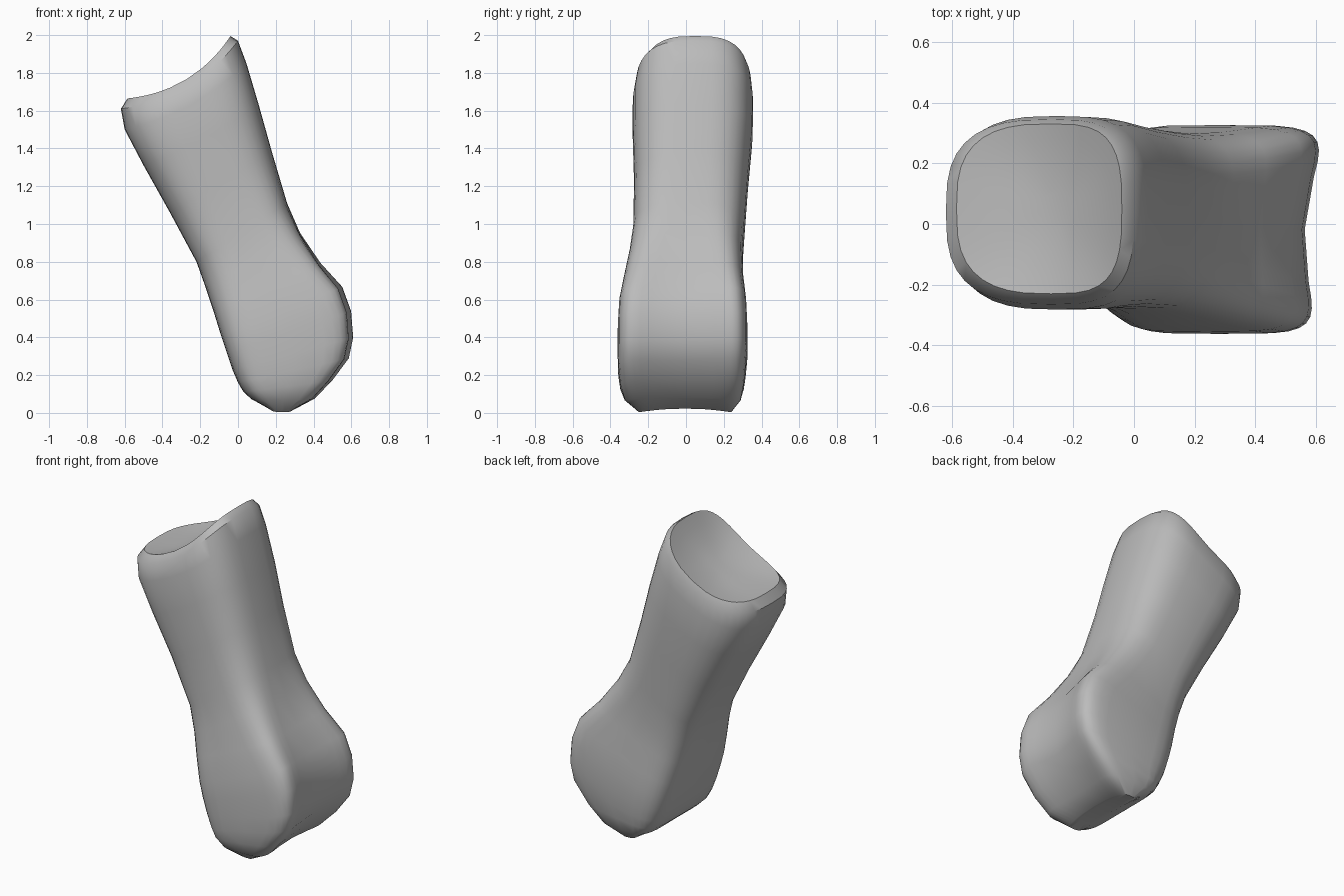
import bpy, bmesh, math
from mathutils import Vector

cube = bpy.data.objects.get("Cube")
if cube:
    bpy.data.objects.remove(cube, do_unlink=True)

SIDES = 36

# Cross-sections from the upper joint to the lower knuckle:
# left x, left z, right x, right z, front y, back y, squareness, dip, groove
SECTIONS = [
    (-.585, 1.665, -.04, 1.995, -.23, .33, 3.0, .075, 0),
    (-.62, 1.61, .00, 1.97, -.265, .345, 3.0, .075, 0),
    (-.60, 1.50, .045, 1.85, -.282, .356, 3.0, .05, 0),
    (-.50, 1.31, .11, 1.63, -.282, .352, 3.0, .02, 0),
    (-.36, 1.06, .18, 1.38, -.275, .33, 3.0, 0, 0),
    (-.22, .80, .26, 1.11, -.28, .31, 3.2, 0, 0),
    (-.17, .66, .34, .96, -.30, .30, 3.6, 0, .02),
    (-.13, .54, .45, .80, -.33, .305, 4.2, 0, .04),
    (-.09, .41, .56, .67, -.355, .32, 4.8, 0, .06),
    (-.06, .32, .605, .54, -.362, .326, 5.0, 0, .06),
    (-.03, .23, .615, .40, -.362, .326, 5.0, 0, .06),
    (.00, .16, .59, .29, -.36, .318, 5.0, 0, .06),
    (.03, .11, .50, .17, -.35, .308, 5.0, 0, .05),
    (.07, .065, .41, .07, -.325, .29, 4.5, -.01, .03),
    (.17, .006, .29, .003, -.25, .24, 4.0, -.02, 0),
]


def power(value, exponent):
    return math.copysign(abs(value) ** exponent, value)


def section_point(section, u, v):
    """Place a point of the unit section, u across the bone and v front to back."""
    ax, az, bx, bz, front, back, _, dip, groove = section
    left, right = Vector((ax, 0, az)), Vector((bx, 0, bz))
    across = (right - left).normalized()
    along = Vector((-across.z, 0, across.x))
    point = (left + right) / 2 + (right - left) * u / 2
    point.y = (front + back) / 2 + (back - front) / 2 * v
    # Saddle across the joint, or hollow between the two knuckles
    if dip > 0:
        point -= along * dip * (1 - u * u)
    else:
        point -= along * dip * (1 - v * v)
    if u > 0:
        point += across * groove * (1.6 * v * v - .9 + .3 * v) * u * u
    return point


def ring(bm, section, scale=1.0, sink=0.0):
    verts = []
    for i in range(SIDES):
        t = 2 * math.pi * i / SIDES
        u = scale * power(math.cos(t), 2 / section[6])
        v = scale * power(math.sin(t), 2 / section[6])
        p = section_point(section, u, v)
        verts.append(bm.verts.new(p - Vector((-.5, 0, .86)) * sink))
    return verts


def bridge(bm, a, b):
    for i in range(SIDES):
        j = (i + 1) % SIDES
        bm.faces.new((a[i], a[j], b[j], b[i]))


bm = bmesh.new()

# Dished joint surface, then the shaft and knuckle
rings = [ring(bm, SECTIONS[0], s, .025 * (1 - s * s)) for s in (.2, .5, .8)]
rings += [ring(bm, s) for s in SECTIONS]
# Closed underside
rings += [ring(bm, SECTIONS[-1], s) for s in (.7, .35)]
for a, b in zip(rings, rings[1:]):
    bridge(bm, a, b)
bm.faces.new(rings[0])
bm.faces.new(rings[-1])
bmesh.ops.recalc_face_normals(bm, faces=bm.faces)

mesh = bpy.data.meshes.new("finger_bone")
bm.to_mesh(mesh)
bm.free()
bone = bpy.data.objects.new("finger_bone", mesh)
bpy.context.collection.objects.link(bone)

# Plain grey
grey = bpy.data.materials.new("bone_grey")
grey.use_nodes = True
colour = (.5, .5, .5, 1)
grey.diffuse_color = colour
grey.node_tree.nodes["Principled BSDF"].inputs["Base Color"].default_value = colour
mesh.materials.append(grey)

bpy.context.view_layer.objects.active = bone
bone.select_set(True)
bpy.ops.object.shade_smooth_by_angle(angle=math.radians(40))
